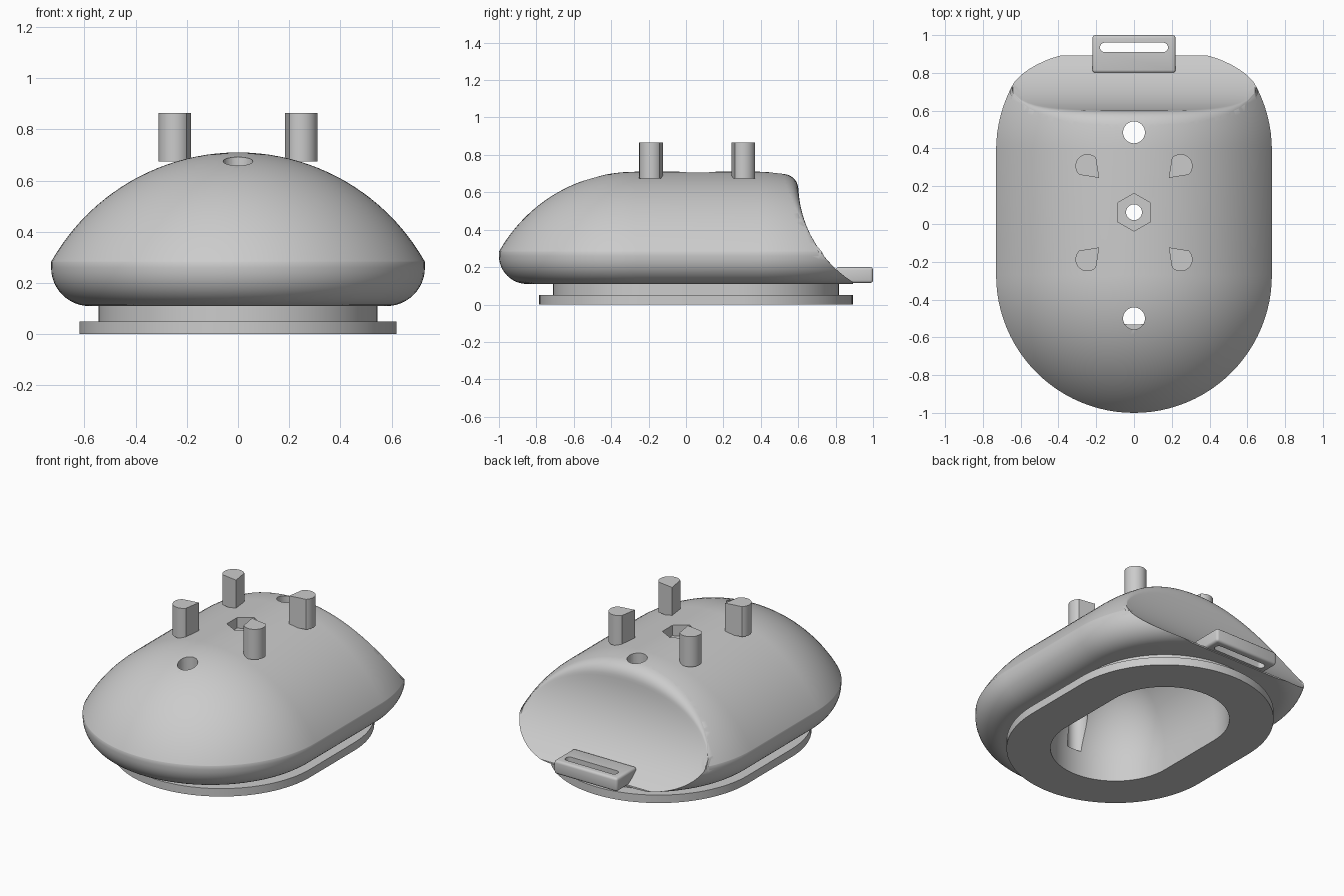
import bpy, bmesh
from math import sin, cos, pi, sqrt, hypot, radians

if "Cube" in bpy.data.objects:
    bpy.data.objects.remove(bpy.data.objects["Cube"])


def make(name, verts, faces):
    bm = bmesh.new()
    vs = [bm.verts.new(v) for v in verts]
    for f in faces:
        bm.faces.new([vs[i] for i in f])
    bmesh.ops.remove_doubles(bm, verts=bm.verts, dist=1e-5)
    bmesh.ops.recalc_face_normals(bm, faces=bm.faces)
    me = bpy.data.meshes.new(name)
    bm.to_mesh(me)
    bm.free()
    ob = bpy.data.objects.new(name, me)
    bpy.context.collection.objects.link(ob)
    return ob


def loft(name, rings):
    """Closed rings joined side by side, with both ends capped."""
    n, m = len(rings[0]), len(rings)
    verts = [p for r in rings for p in r]
    faces = [(k * n + i, k * n + (i + 1) % n, (k + 1) * n + (i + 1) % n, (k + 1) * n + i)
             for k in range(m - 1) for i in range(n)]
    faces.append(range(n))
    if len({tuple(round(c, 5) for c in p) for p in rings[-1]}) > 2:
        faces.append(range((m - 1) * n, m * n))
    return make(name, verts, faces)


def prism(name, pts, z0, z1):
    return loft(name, [[(x, y, z) for x, y in pts] for z in (z0, z1)])


def circle(cx, cy, r, n, a0=0.0):
    return [(cx + r * cos(a0 + 2 * pi * i / n), cy + r * sin(a0 + 2 * pi * i / n)) for i in range(n)]


def stadium(name, profile, y0, y1, n=48):
    """Sweep an (r, z) profile around a long oval with end centres y0, y1."""
    rings = []
    for r, z in profile:
        ring = [(r * cos(pi * i / n), y1 + r * sin(pi * i / n), z) for i in range(n + 1)]
        ring += [(-r * cos(pi * i / n), y0 - r * sin(pi * i / n), z) for i in range(n + 1)]
        rings.append(ring)
    return loft(name, rings)


def apply_mod(ob, mod):
    bpy.context.view_layer.objects.active = ob
    bpy.ops.object.modifier_apply(modifier=mod.name)


def cut(ob, cutter):
    m = ob.modifiers.new("cut", 'BOOLEAN')
    m.operation, m.solver, m.object = 'DIFFERENCE', 'EXACT', cutter
    apply_mod(ob, m)


# Domed body
R, ZC, YB = 0.837, -0.127, 0.39


def dome(x, y):
    rho = hypot(x, max(0, y - YB))
    return ZC + sqrt(max(0, R * R - rho * rho))


prof = [(0.58 + 0.15 * sin(pi / 2 * i / 12), 0.26 - 0.15 * cos(pi / 2 * i / 12)) for i in range(13)]
prof += [(0.73 * cos(pi / 2 * i / 28), ZC + sqrt(R * R - (0.73 * cos(pi / 2 * i / 28)) ** 2))
         for i in range(28)]
prof.append((0, ZC + R))
body = stadium("domed_body", prof, -0.27, YB)


# Concave back cutter whose upper rim is rounded into the dome
def arc_y(z):
    return 1.227 - sqrt(0.627 ** 2 - min(0, z - 0.65) ** 2)


columns = []
for k in range(41):
    x = -0.8 + 1.6 * k / 40
    lo, hi = 0.125, 0.72
    for _ in range(40):
        mid = (lo + hi) / 2
        lo, hi = (mid, hi) if dome(x, arc_y(mid)) > mid else (lo, mid)
    zc = max(lo, 0.15)
    d = max(0.004, 0.075 * (1 - (x / 0.65) ** 2))
    col = [(1.3, 1.2), (1.3, -0.1), (0.9, -0.1)]
    for i in range(16):
        z = 0.12 + (zc - d - 0.12) * i / 15
        col.append((arc_y(z), z))
    p0, p1 = col[-1], (arc_y(zc), zc)
    p2 = (p1[0] - d, dome(x, p1[0] - d))
    for i in range(1, 9):
        t = i / 8
        col.append(tuple((1 - t) ** 2 * a + 2 * t * (1 - t) * b + t * t * c
                         for a, b, c in zip(p0, p1, p2)))
    col.append((p2[0] - 0.05, p2[1] + 0.05))
    columns.append([(x, y, z) for y, z in col])
back_cut = loft("back_cutter", columns)

# Hollow underside
hollow = [(0.37, -0.1), (0.37, 0.11)]
hollow += [(0.37 * cos(pi / 2 * i / 16), 0.11 + 0.47 * sin(pi / 2 * i / 16)) for i in range(1, 16)]
hollow.append((0, 0.58))
cavity = stadium("cavity_cutter", hollow, -0.165, 0.27, 32)

# Round holes and hexagonal pocket
cutters = [back_cut, cavity,
           prism("front_hole_cutter", circle(0, -0.5, 0.058, 32), 0.16, 1),
           prism("back_hole_cutter", circle(0, 0.485, 0.058, 32), 0.16, 1),
           prism("hex_cutter", circle(0, 0.062, 0.1, 6, pi / 2), 0.64, 1),
           prism("bolt_hole_cutter", circle(0, 0.062, 0.042, 32), 0.3, 1)]
for c in cutters:
    cut(body, c)

# Stepped base: flange and neck
base = stadium("base_flange", [(0.62, 0), (0.62, 0.05), (0.545, 0.05), (0.545, 0.115)], -0.165, 0.272)
cut(base, cavity)

# Strap loop at the back
loop = prism("strap_loop", [(-0.22, 0.8), (0.22, 0.8), (0.22, 1.0), (-0.22, 1.0)], 0.115, 0.2)
bev = loop.modifiers.new("bevel", 'BEVEL')
bev.width, bev.segments = 0.015, 3
apply_mod(loop, bev)
slot_pts = [(s * (0.155 + 0.025 * sin(pi * i / 12)), 0.935 + s * 0.025 * cos(pi * i / 12))
            for s in (1, -1) for i in range(13)]
slot = prism("slot_cutter", slot_pts, 0, 0.4)
cut(loop, slot)
parts = [body, base, loop]

# Four teardrop posts, corners pointing inward
for sx in (-1, 1):
    for label, cy, sy in (("back", 0.307, -1), ("front", -0.187, 1)):
        a0 = -pi / 4
        pts = [(0.063 * cos(a0 + t), 0.063 * sin(a0 + t))
               for t in (radians(88 + 184 * i / 24) for i in range(25))]
        pts.append((0.063, -0.063))
        pts = [(sx * (0.247 - px), cy - sy * py) for px, py in pts]
        side = "left" if sx < 0 else "right"
        parts.append(prism(f"{label}_{side}_post", pts, 0.675, 0.865))

for c in cutters + [slot]:
    bpy.data.objects.remove(c)

for ob in parts:
    bpy.ops.object.select_all(action='DESELECT')
    ob.select_set(True)
    bpy.context.view_layer.objects.active = ob
    bpy.ops.object.shade_smooth_by_angle(angle=radians(30))
